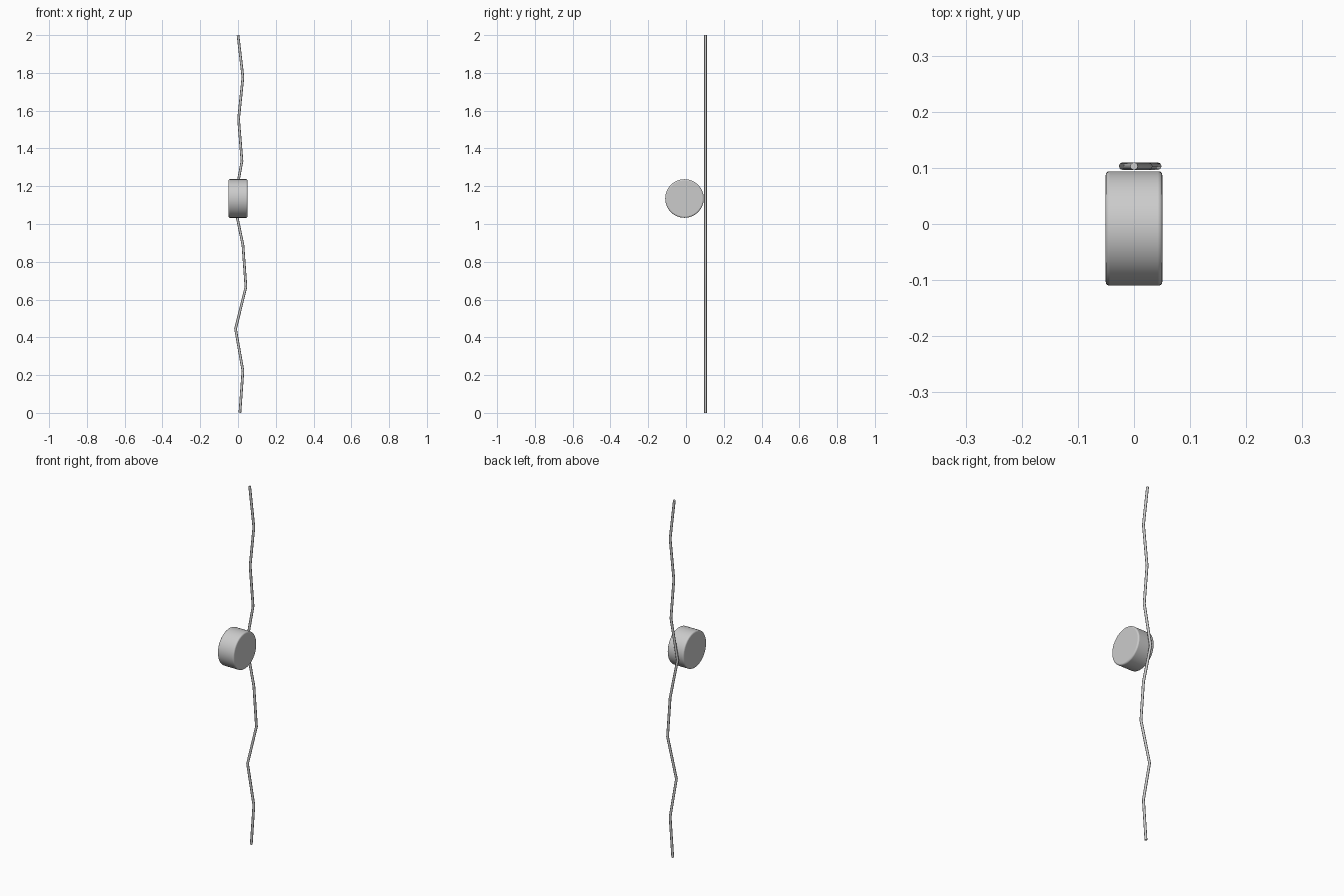
import bpy
from math import radians

if "Cube" in bpy.data.objects:
    bpy.data.objects.remove(bpy.data.objects["Cube"])

# Rope: thin round tube along a kinked path with evenly spaced knots
xs = [0.01, 0.026, -0.013, 0.042, 0.026, -0.02, 0.021, 0.003, 0.026, 0.0]
curve = bpy.data.curves.new("rope", 'CURVE')
curve.dimensions = '3D'
curve.bevel_depth = 0.007
curve.bevel_resolution = 2
curve.use_fill_caps = True
spline = curve.splines.new('POLY')
spline.points.add(len(xs) - 1)
for i, x in enumerate(xs):
    z = 0.0005 + 1.999 * i / (len(xs) - 1)
    spline.points[i].co = (x, 0.103, z, 1)
rope = bpy.data.objects.new("rope", curve)
bpy.context.collection.objects.link(rope)

# Drum: short cylinder lying along x, with softened rims
bpy.ops.mesh.primitive_cylinder_add(vertices=64, radius=0.102, depth=0.101,
                                    location=(0, -0.008, 1.135),
                                    rotation=(0, radians(90), 0))
drum = bpy.context.object
drum.name = "drum"
bevel = drum.modifiers.new("rim_bevel", 'BEVEL')
bevel.width = 0.007
bevel.segments = 3
bevel.limit_method = 'ANGLE'
bevel.angle_limit = radians(40)
bpy.ops.object.shade_smooth_by_angle(angle=radians(35))
